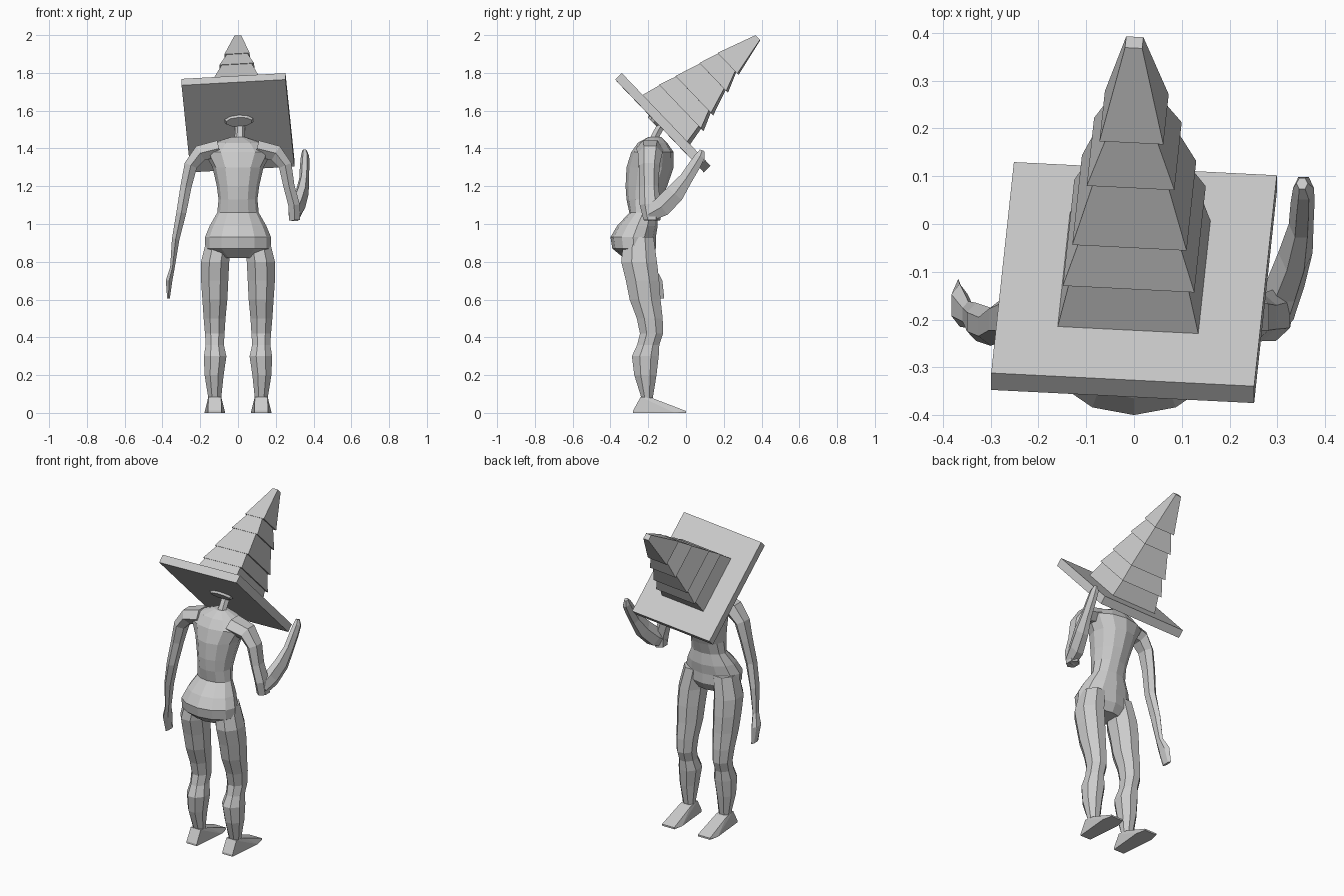
import bpy, bmesh, math
from mathutils import Vector, Matrix

cube = bpy.data.objects.get("Cube")
if cube:
    bpy.data.objects.remove(cube, do_unlink=True)

grey = bpy.data.materials.new("clay grey")
grey.use_nodes = True
tone = (0.6, 0.6, 0.6, 1)
grey.diffuse_color = tone
grey.node_tree.nodes["Principled BSDF"].inputs["Base Color"].default_value = tone


def finish(name, bm):
    bmesh.ops.recalc_face_normals(bm, faces=bm.faces)
    mesh = bpy.data.meshes.new(name)
    bm.to_mesh(mesh)
    bm.free()
    mesh.materials.append(grey)
    obj = bpy.data.objects.new(name, mesh)
    bpy.context.collection.objects.link(obj)
    return obj


def loft(name, rings):
    """Skin a list of equally long point rings and cap both ends."""
    bm = bmesh.new()
    loops = [[bm.verts.new(p) for p in ring] for ring in rings]
    n = len(loops[0])
    for low, high in zip(loops, loops[1:]):
        for i in range(n):
            j = (i + 1) % n
            bm.faces.new((low[i], low[j], high[j], high[i]))
    bm.faces.new(loops[0])
    bm.faces.new(loops[-1])
    return finish(name, bm)


def oval(center, a, b, sides, turn=0.5):
    angles = [2 * math.pi * (i + turn) / sides for i in range(sides)]
    return [Vector(center) + a * math.cos(t) + b * math.sin(t) for t in angles]


def column(name, rows, sides, turn=0.5, grow=1.0):
    """Rows: height, x from, x to, y from, y to."""
    rings = []
    for z, x0, x1, y0, y1 in rows:
        rings.append(oval(((x0 + x1) / 2, (y0 + y1) / 2, z),
                          Vector((x1 - x0, 0, 0)) * grow / 2,
                          Vector((0, y1 - y0, 0)) * grow / 2, sides, turn))
    return loft(name, rings)


def limb(name, path, axis, sides=6):
    """Path rows: centre, half size along axis, half size across it."""
    axis = Vector(axis)
    pts = [Vector(p) for p, _, _ in path]
    rings = []
    for i, (p, ra, rb) in enumerate(path):
        t = pts[min(i + 1, len(pts) - 1)] - pts[max(i - 1, 0)]
        across = t.cross(axis).normalized()
        rings.append(oval(p, axis * ra, across * rb, sides, 0))
    return loft(name, rings)


# Torso, from pelvis to collar
torso = [(0.82, .10, -.33, -.19), (0.87, .175, -.39, -.16), (0.93, .175, -.40, -.16),
         (0.99, .15, -.365, -.15), (1.06, .11, -.30, -.155), (1.13, .103, -.315, -.13),
         (1.20, .112, -.32, -.10), (1.30, .135, -.315, -.065), (1.38, .18, -.29, -.065),
         (1.43, .13, -.255, -.10), (1.46, .04, -.20, -.13)]
column("torso", [(z, -w, w, y0, y1) for z, w, y0, y1 in torso], 12, 0)

# Legs and feet
leg = [(0.93, .03, .165, -.33, -.17), (0.80, .045, .197, -.345, -.152),
       (0.70, .05, .197, -.32, -.14), (0.60, .055, .19, -.30, -.133),
       (0.50, .065, .183, -.262, -.122), (0.42, .07, .176, -.245, -.12),
       (0.36, .074, .172, -.26, -.14), (0.30, .06, .182, -.288, -.143),
       (0.20, .075, .178, -.275, -.155), (0.08, .088, .158, -.237, -.175)]
for side, label in ((1, "left"), (-1, "right")):
    column(label + "_leg", [(z, side * a, side * b, c, d) for z, a, b, c, d in leg], 8, 0.5, 1.06)
    bm = bmesh.new()
    for half, y, z in ((.035, -.28, 0), (.055, -.06, 0), (.042, 0, 0), (.042, 0, .01),
                       (.036, -.17, .075), (.034, -.24, .085), (.035, -.28, .012)):
        for s in (-1, 1):
            bm.verts.new((side * .123 + s * half, y, z))
    bmesh.ops.convex_hull(bm, input=bm.verts)
    finish(label + "_foot", bm)

# Hanging arm with hand
limb("right_arm", [((-.10, -.19, 1.40), .075, .05), ((-.20, -.19, 1.375), .065, .05),
                   ((-.25, -.195, 1.31), .055, .04), ((-.275, -.20, 1.20), .045, .034),
                   ((-.30, -.215, 1.06), .04, .03), ((-.33, -.205, .92), .04, .023),
                   ((-.347, -.19, .77), .028, .014), ((-.365, -.17, .70), .045, .02),
                   ((-.368, -.15, .605), .035, .008)], (0, 1, 0))

# Raised arm: upper part, then forearm with hand
limb("left_upper_arm", [((.10, -.19, 1.40), .075, .05), ((.20, -.19, 1.375), .065, .05),
                        ((.25, -.195, 1.31), .055, .04), ((.27, -.195, 1.20), .05, .034),
                        ((.297, -.19, 1.10), .055, .035), ((.30, -.18, 1.02), .045, .034)], (0, 1, 0))
limb("left_forearm", [((.30, -.20, 1.05), .034, .045), ((.315, -.13, 1.09), .042, .06),
                      ((.338, -.06, 1.16), .036, .058), ((.35, 0, 1.24), .026, .04),
                      ((.353, .045, 1.31), .025, .036), ((.355, .075, 1.36), .022, .03),
                      ((.352, .085, 1.39), .012, .014)], (1, 0, 0))

# Neck and the sliver of head below the brim
limb("neck", [((.005, -.18, 1.42), .034, .03), ((.01, -.155, 1.48), .026, .024),
              ((.01, -.11, 1.56), .028, .024)], (1, 0, 0))

# Tilted hat frame: across, down the brim, along the cone
across = Vector((.997, -.05, .055)).normalized()
cone = Vector((0, .72, .69)).normalized()
down = cone.cross(across).normalized()
cone = across.cross(down)
frame = Matrix((across, down, cone)).transposed().to_4x4()
frame.translation = (0, -.105, 1.553)


def slab(name, low, high):
    """Four-sided tier; each end is half width, upper edge, lower edge, height."""
    rings = [[(-w, a, h), (w, a, h), (w, b, h), (-w, b, h)] for w, a, b, h in (low, high)]
    loft(name, rings).matrix_world = frame


slab("hat_brim", (.276, -.32, .32, -.049), (.276, -.32, .32, 0))
tiers = [(.148, -.17, .173, -.002), (.138, -.15, .172, .10), (.120, -.124, .148, .195),
         (.092, -.088, .118, .334), (.067, -.062, .09, .44), (.018, .006, .04, .65)]
for i, (low, nxt) in enumerate(zip(tiers, tiers[1:])):
    lip = 0.012 if i < len(tiers) - 2 else 0
    slab("hat_tier_%d" % (i + 1), low, (nxt[0] - lip, nxt[1] + lip / 4, nxt[2] - lip * 1.5, nxt[3]))

# Head sliver lies flat against the underside of the brim
head = loft("head", [oval((.008, -.04, h), Vector((r, 0, 0)), Vector((0, r * .5, 0)), 10)
                     for h, r in ((-.062, .07), (-.04, .085))])
head.matrix_world = frame
